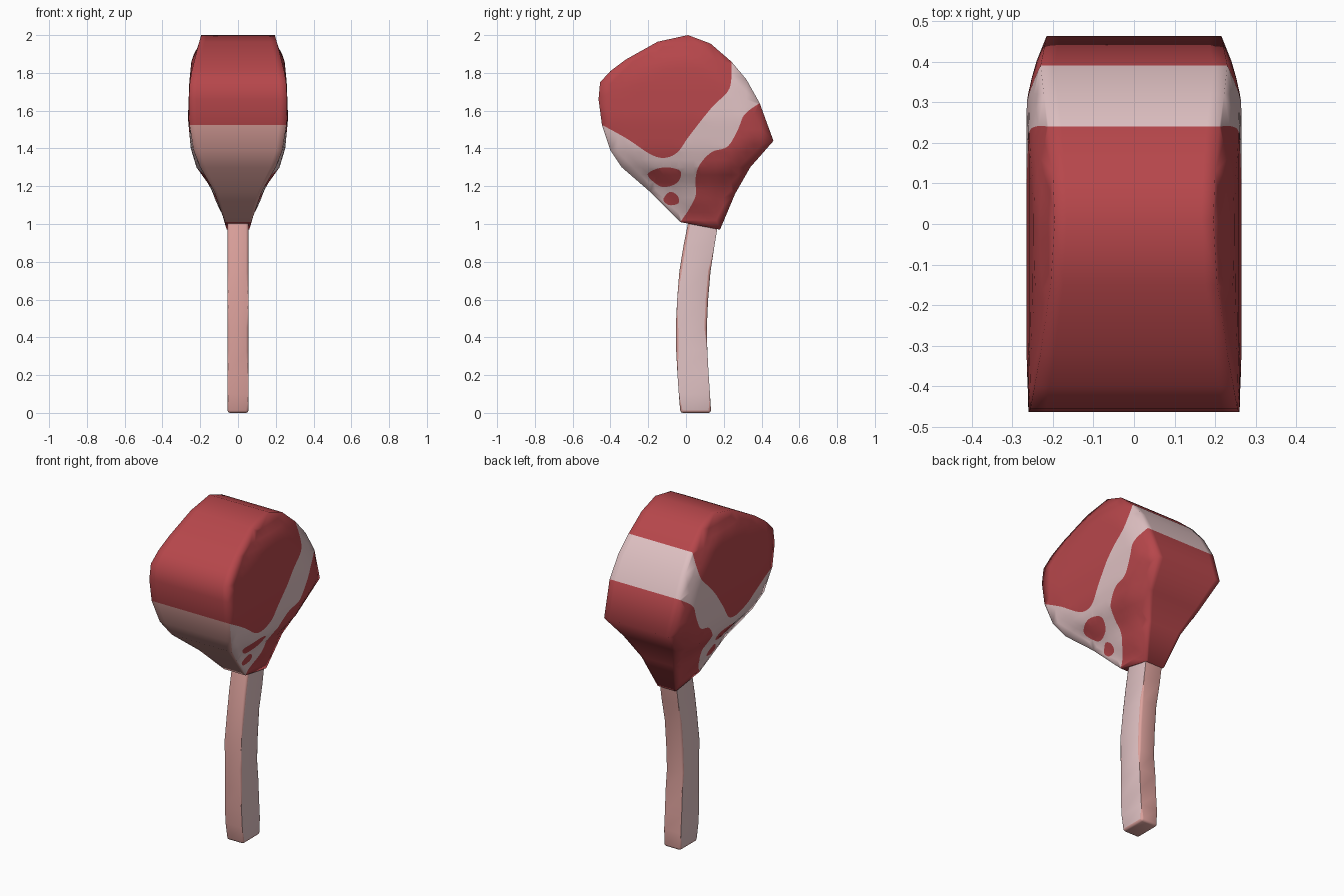
import bpy, bmesh, math
from mathutils import Vector, geometry

if "Cube" in bpy.data.objects:
    bpy.data.objects.remove(bpy.data.objects["Cube"])


def material(name, rgb):
    m = bpy.data.materials.new(name)
    m.diffuse_color = (*rgb, 1)
    m.use_nodes = True
    m.node_tree.nodes["Principled BSDF"].inputs["Base Color"].default_value = m.diffuse_color
    return m


RED, FAT, EDGE = 0, 1, 2
MATS = [material("meat_red", (0.47, 0.062, 0.07)),
        material("pale_fat", (0.75, 0.54, 0.55)),
        material("salmon_edge", (0.72, 0.36, 0.335))]


def finish(bm, name, angle):
    bmesh.ops.recalc_face_normals(bm, faces=bm.faces)
    me = bpy.data.meshes.new(name)
    bm.to_mesh(me)
    bm.free()
    for m in MATS:
        me.materials.append(m)
    ob = bpy.data.objects.new(name, me)
    bpy.context.collection.objects.link(ob)
    bpy.ops.object.select_all(action='DESELECT')
    ob.select_set(True)
    bpy.context.view_layer.objects.active = ob
    bpy.ops.object.shade_smooth_by_angle(angle=math.radians(angle))
    return ob


def lerp_table(table, t):
    if t <= table[0][0]:
        return table[0][1]
    for (a, va), (b, vb) in zip(table, table[1:]):
        if t <= b:
            return va + (vb - va) * (t - a) / (b - a)
    return table[-1][1]


def rounded(points, closed=False, steps=5):
    """Catmull-Rom curve through 2D points."""
    p = [Vector(q) for q in points]
    n = len(p)
    get = (lambda i: p[i % n]) if closed else (lambda i: p[max(0, min(n - 1, i))])
    out = []
    for i in range(n if closed else n - 1):
        a, b, c, d = (get(i + k) for k in (-1, 0, 1, 2))
        for s in range(steps):
            t = s / steps
            out.append(0.5 * (2 * b + (c - a) * t + (2 * a - 5 * b + 4 * c - d) * t * t
                              + (3 * b - a - 3 * c + d) * t ** 3))
    return out if closed else out + [p[-1]]


def inside(pt, poly):
    hit = False
    for a, b in zip(poly, poly[1:] + poly[:1]):
        if (a[1] > pt[1]) != (b[1] > pt[1]):
            if pt[0] < a[0] + (b[0] - a[0]) * (pt[1] - a[1]) / (b[1] - a[1]):
                hit = not hit
    return hit


# Meat outline: y, z, half thickness at the rim
RIM = [(-.03, 1.01, .07), (-.19, 1.17, .125), (-.34, 1.30, .20), (-.40, 1.39, .235),
       (-.445, 1.525, .257), (-.463, 1.66, .26), (-.455, 1.75, .255), (-.40, 1.81, .245),
       (-.32, 1.87, .23), (-.15, 1.965, .205), (.01, 2.0, .195), (.13, 1.955, .20),
       (.24, 1.86, .21), (.32, 1.765, .222), (.39, 1.64, .23), (.463, 1.44, .215),
       (.34, 1.30, .175), (.26, 1.16, .11), (.18, .97, .06)]
OUTLINE = [Vector(p[:2]) for p in RIM]
# Half thickness of the middle of the meat by height
BODY = [(.97, .063), (1.0, .07), (1.2, .148), (1.3, .22), (1.4, .25),
        (1.56, .265), (1.75, .258), (1.88, .245), (2.0, .195)]

# Colour borders on the cut faces
eye_edge = rounded([(-.445, 1.525), (-.31, 1.45), (-.19, 1.37), (-.115, 1.35), (-.045, 1.38),
                    (.02, 1.47), (.135, 1.615), (.22, 1.70), (.24, 1.77), (.24, 1.86)])
cap_edge = rounded([(.39, 1.64), (.31, 1.58), (.275, 1.50), (.22, 1.41), (.135, 1.38),
                    (.07, 1.31), (.05, 1.235), (.052, 1.155), (.02, 1.085), (-.03, 1.01)])
spots = [rounded([(-.20, 1.27), (-.115, 1.30), (-.03, 1.28), (-.045, 1.22), (-.12, 1.195),
                  (-.18, 1.23)], True),
         rounded([(-.12, 1.13), (-.085, 1.17), (-.045, 1.15), (-.04, 1.11), (-.09, 1.10)], True)]
RED_AREAS = [eye_edge + [Vector(p) for p in ((.3, 2.3), (-.8, 2.3), (-.8, 1.525))],
             cap_edge + [Vector(p) for p in ((-.1, .8), (.8, .8), (.8, 1.64))]] + spots


def rim_info(p):
    """Distance to the rim and rim half thickness at the nearest point."""
    best = (9, 0)
    for i in range(len(RIM)):
        j = (i + 1) % len(RIM)
        q, t = geometry.intersect_point_line(p, OUTLINE[i], OUTLINE[j])
        t = max(0, min(1, t))
        q = OUTLINE[i].lerp(OUTLINE[j], t)
        best = min(best, ((p - q).length, RIM[i][2] * (1 - t) + RIM[j][2] * t))
    return best


def half_thickness(p):
    d, rim = rim_info(p)
    t = min(1, d / .13)
    body = max(rim, lerp_table(BODY, p.y))
    return rim + (body - rim) * math.sin(t * math.pi / 2)


# Triangulate one cut face along the colour borders
pts, edges = [], []
for line, closed in [(OUTLINE, True), (eye_edge, False), (cap_edge, False),
                     (spots[0], True), (spots[1], True)]:
    s = len(pts)
    pts += line
    edges += [(s + k, s + k + 1) for k in range(len(line) - 1)]
    if closed:
        edges.append((s + len(line) - 1, s))
for iy in range(-12, 13):
    for iz in range(27):
        p = Vector((iy * .04, .98 + iz * .04))
        if inside(p, OUTLINE) and rim_info(p)[0] > .025:
            pts.append(p)
flat, _, tris, origin, _, _ = geometry.delaunay_2d_cdt(pts, edges, [], 0, 1e-4)
where = {k: i for i, ks in enumerate(origin) for k in ks}

bm = bmesh.new()
rims = []
for side in (1, -1):
    vs = [bm.verts.new((side * half_thickness(p), p.x, p.y)) for p in flat]
    for tri in tris:
        c = sum((flat[i] for i in tri), Vector((0, 0))) / len(tri)
        if inside(c, OUTLINE):
            f = bm.faces.new([vs[i] for i in tri])
            f.material_index = RED if any(inside(c, a) for a in RED_AREAS) else FAT
    rims.append([vs[where[k]] for k in range(len(RIM))])

# Rim strip around the meat, in three bands across
mids = [[bm.verts.new((s * w * .85, y, z)) for y, z, w in RIM] for s in (1, -1)]
rows = [rims[0], mids[0], mids[1], rims[1]]
for k in range(len(RIM)):
    n = (k + 1) % len(RIM)
    color = EDGE if k < 4 else FAT if k in (12, 13) else RED
    for a, b in zip(rows, rows[1:]):
        bm.faces.new((a[k], a[n], b[n], b[k])).material_index = color
bmesh.ops.delete(bm, geom=[v for v in bm.verts if not v.link_faces], context='VERTS')
finish(bm, "meat", 95)

# Curved rib bone: z, front y, back y
BONE = [(0, -.03, .133), (.1, -.038, .127), (.2, -.045, .12), (.33, -.052, .113),
        (.45, -.054, .11), (.6, -.047, .117), (.75, -.035, .13), (.88, -.014, .15),
        (1.0, .01, .17), (1.06, .025, .18)]
bm = bmesh.new()
rings = [[bm.verts.new(c) for c in ((-.055, a, z), (.055, a, z), (.055, b, z), (-.055, b, z))]
         for z, a, b in BONE]
for lo, hi in zip(rings, rings[1:]):
    for k in range(4):
        n = (k + 1) % 4
        bm.faces.new((lo[k], lo[n], hi[n], hi[k]))
bm.faces.new(rings[0])
bm.faces.new(rings[-1])
corners = [e for e in bm.edges if abs(e.verts[0].co.z - e.verts[1].co.z) > .01
           or max(v.co.z for v in e.verts) < .01]
bmesh.ops.bevel(bm, geom=corners, offset=.013, segments=2, affect='EDGES', profile=.5)
bm.normal_update()
for f in bm.faces:
    f.material_index = FAT if abs(f.normal.x) > .95 else EDGE
finish(bm, "bone", 50)
